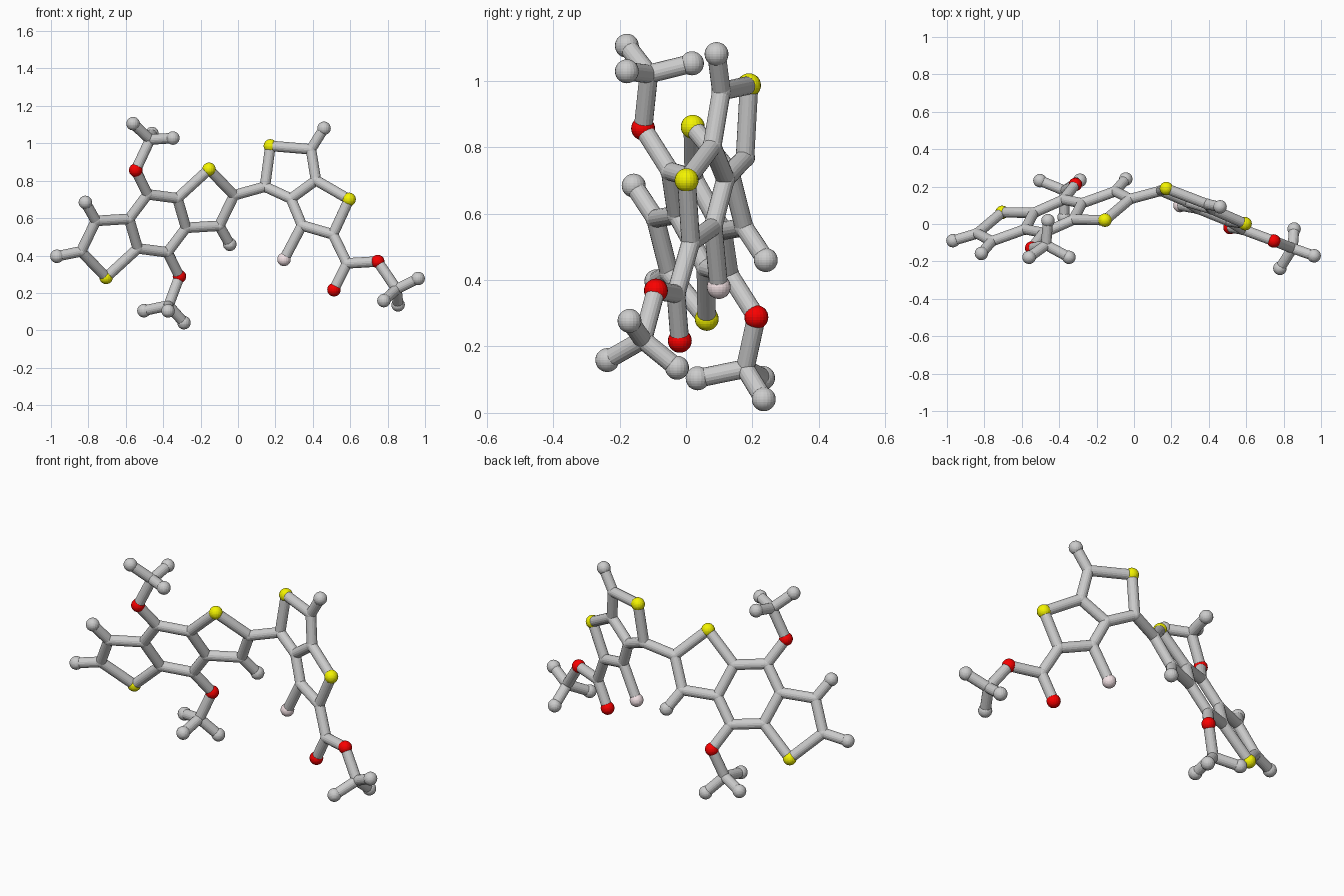
import bpy
import bmesh
from mathutils import Vector, Matrix

if "Cube" in bpy.data.objects:
    bpy.data.objects.remove(bpy.data.objects["Cube"])

BALL, JOINT, STICK = 0.036, 0.030, 0.028


def material(name, color):
    m = bpy.data.materials.new(name)
    m.diffuse_color = color
    m.use_nodes = True
    m.node_tree.nodes["Principled BSDF"].inputs["Base Color"].default_value = m.diffuse_color
    return m


def finish(bm, name, mat=None):
    me = bpy.data.meshes.new(name)
    bm.to_mesh(me)
    bm.free()
    ob = bpy.data.objects.new(name, me)
    bpy.context.collection.objects.link(ob)
    if mat:
        me.materials.append(mat)
    return ob


def balls(name, points, radius, mat=None):
    bm = bmesh.new()
    for p in points:
        bmesh.ops.create_uvsphere(bm, u_segments=20, v_segments=14, radius=radius,
                                  matrix=Matrix.Translation(p))
    return finish(bm, name, mat)


def sticks(name, pairs):
    bm = bmesh.new()
    for a, b in pairs:
        d = b - a
        rot = d.to_track_quat('Z', 'Y').to_matrix().to_4x4()
        bmesh.ops.create_cone(bm, cap_ends=True, segments=18, radius1=STICK, radius2=STICK,
                              depth=d.length, matrix=Matrix.Translation((a + b) / 2) @ rot)
    return finish(bm, name)


# The two flat ring systems lie on tilted planes y = a*x + b*z + c
def left_plane(x, z):
    return Vector((x, 0.387 * x - 0.441 * z + 0.460, z))


def right_plane(x, z):
    return Vector((x, -0.375 * x + 0.105 * z + 0.151, z))


atoms = {}

# Left three-ring core: half the atoms, repeated by point symmetry
half = {'C4': (-.053, .155), 'C4a': (.106, .134), 'C3a': (.152, -.024), 'C3': (.330, -.013),
        'C2': (.409, .150), 'S': (.275, .289), 'E3': (.386, -.112), 'O': (-.117, .284)}
for k, (x, z) in half.items():
    atoms[k] = left_plane(-.430 + x, .572 + z)
    atoms[k + "'"] = left_plane(-.430 - x, .572 - z)
atoms["E2'"] = left_plane(-.968, .396)

# Right two-ring core and its side group
right = {'L': (.144, .768), 'Sa': (.173, .986), 'Ca': (.390, .968), 'Cb': (.417, .802),
         'Cc': (.283, .704), 'Sb': (.594, .700), 'Cd': (.508, .513), 'Ce': (.342, .561),
         'F': (.246, .379), 'Ea': (.460, 1.080), 'Cf': (.583, .358), 'Od': (.513, .217),
         'Os': (.747, .368)}
for k, (x, z) in right.items():
    atoms[k] = right_plane(x, z)

# Three branched end groups: hub and three tips each
tails = {
    'O': [(-.470, -.112, 1.020), (-.561, -.178, 1.105), (-.348, -.178, 1.028), (-.460, .018, 1.052)],
    "O'": [(-.371, .178, .133), (-.503, .232, .105), (-.374, .035, .104), (-.289, .234, .041)],
    'Os': [(.848, -.130, .220), (.963, -.170, .277), (.780, -.237, .159), (.856, -.027, .136)],
}

core = "C4 C4a,C4a C3a,C3a C4',C3a C3,C3 C2,C2 S,S C4a,C3 E3,C4 O".split(',')
pairs = []
for c in core:
    a, b = c.split()
    pairs.append((atoms[a], atoms[b]))
    flip = [k[:-1] if k.endswith("'") else k + "'" for k in (a, b)]
    pairs.append((atoms[flip[0]], atoms[flip[1]]))
pairs += [(atoms["C2'"], atoms["E2'"]), (atoms['C2'], atoms['L'])]
sticks('left_core_sticks', pairs)

right_bonds = ("L Sa,Sa Ca,Ca Cb,Cb Cc,Cc L,Cb Sb,Sb Cd,Cd Ce,Ce Cc,Ce F,Ca Ea,"
               "Cd Cf,Cf Od,Cf Os").split(',')
sticks('right_core_sticks', [tuple(atoms[k] for k in b.split()) for b in right_bonds])

tips, hubs, pairs = [], [], []
for root, pts in tails.items():
    hub, *ends = [Vector(p) for p in pts]
    hubs.append(hub)
    tips += ends
    pairs += [(hub, e) for e in ends + [atoms[root]]]
sticks('branch_sticks', pairs)

# Balls by kind: small grey joints, larger grey tips, coloured atoms
sulfur = ['S', "S'", 'Sa', 'Sb']
oxygen = ['O', "O'", 'Od', 'Os']
ends = ['E3', "E3'", "E2'", 'Ea']
joints = [k for k in atoms if k not in sulfur + oxygen + ends + ['F']]
balls('grey_joints', [atoms[k] for k in joints] + hubs, JOINT)
balls('grey_tips', [atoms[k] for k in ends] + tips, BALL)
balls('yellow_balls', [atoms[k] for k in sulfur], BALL, material('yellow', (.9, .9, 0, 1)))
balls('red_balls', [atoms[k] for k in oxygen], BALL, material('red', (.95, 0, 0, 1)))
balls('pink_ball', [atoms['F']], BALL, material('pink', (.9, .76, .78, 1)))
